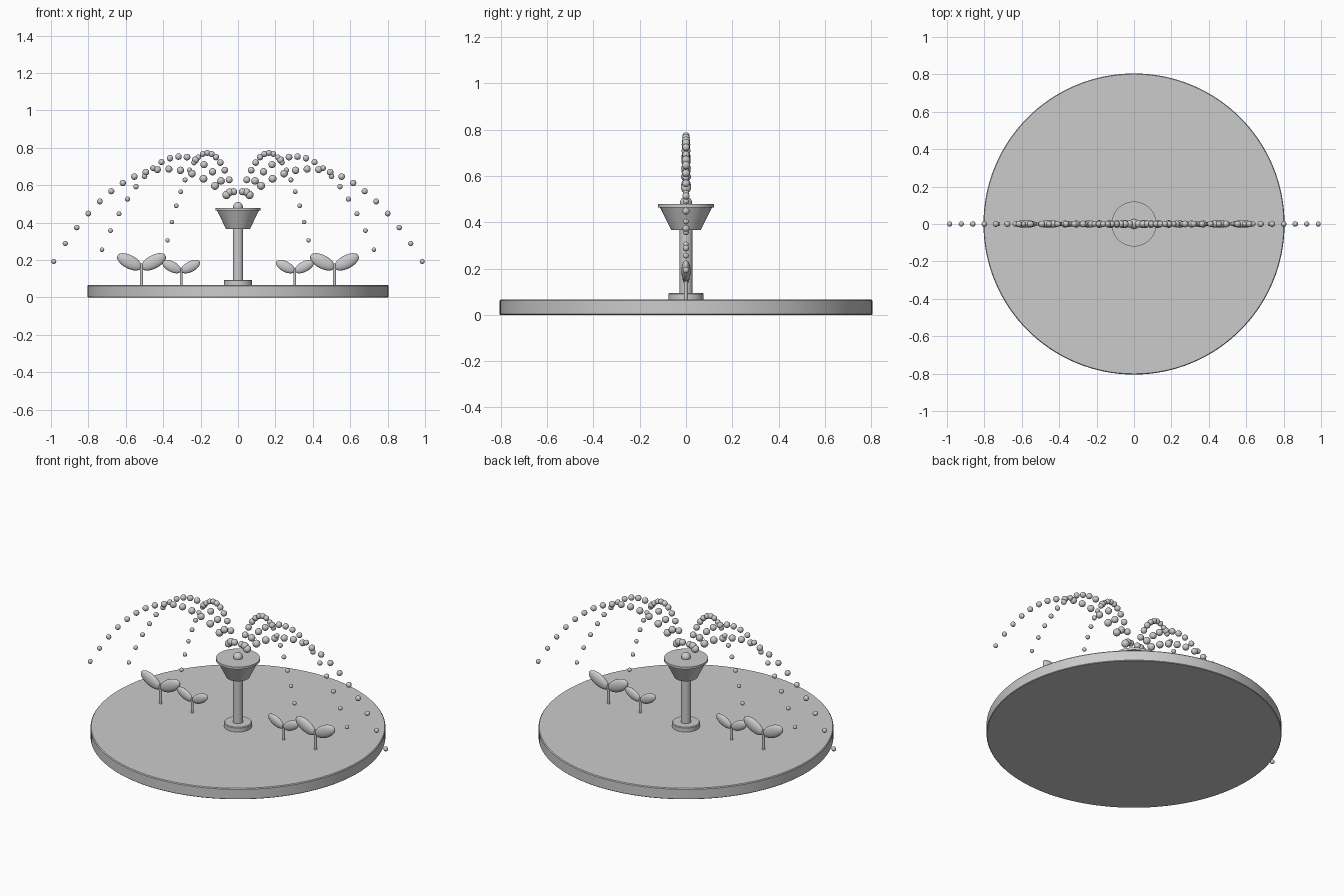
import bpy, bmesh, math
from mathutils import Matrix, Vector

if "Cube" in bpy.data.objects:
    bpy.data.objects.remove(bpy.data.objects["Cube"])


def finish(name, bm, angle=35):
    """Turn a bmesh into a named object, smooth with sharp edges kept."""
    bmesh.ops.recalc_face_normals(bm, faces=bm.faces)
    me = bpy.data.meshes.new(name)
    bm.to_mesh(me)
    bm.free()
    ob = bpy.data.objects.new(name, me)
    bpy.context.collection.objects.link(ob)
    bpy.ops.object.select_all(action='DESELECT')
    ob.select_set(True)
    bpy.context.view_layer.objects.active = ob
    bpy.ops.object.shade_smooth_by_angle(angle=math.radians(angle))
    return ob


def lathe(name, profile, segs=64, x=0.0):
    """Solid of revolution from (radius, z) points, capped at both ends."""
    bm = bmesh.new()
    rings = []
    for r, z in profile:
        rings.append([bm.verts.new((x + r * math.cos(2 * math.pi * i / segs),
                                    r * math.sin(2 * math.pi * i / segs), z))
                      for i in range(segs)])
    for a, b in zip(rings, rings[1:]):
        for i in range(segs):
            j = (i + 1) % segs
            bm.faces.new((a[i], a[j], b[j], b[i]))
    bm.faces.new(rings[0][::-1])
    bm.faces.new(rings[-1])
    return finish(name, bm)


def ball(bm, loc, scale, tilt=0.0, u=16, v=10):
    m = (Matrix.Translation(loc) @ Matrix.Rotation(tilt, 4, 'Y')
         @ Matrix.Diagonal((*scale, 1)))
    bmesh.ops.create_uvsphere(bm, u_segments=u, v_segments=v, radius=1, matrix=m)


# round base, pedestal and bowl
lathe("base_disc", [(0.802, 0), (0.805, 0.003), (0.805, 0.061), (0.801, 0.066)], 128)
lathe("pedestal_foot", [(0.076, 0.06), (0.076, 0.09), (0.072, 0.094)])
lathe("pedestal_column", [(0.028, 0.08), (0.028, 0.38)], 32)
lathe("bowl", [(0.064, 0.366), (0.113, 0.466)])
lathe("bowl_rim", [(0.12, 0.464), (0.12, 0.478)])
bm = bmesh.new()
ball(bm, (0, 0, 0.484), (0.026,) * 3, u=24, v=14)
finish("nozzle", bm, 180)

# water jets: droplets on parabolas, shrinking outwards
STEPS, START_Z = 16, 0.49
JETS = {  # reach, rise, fall, first radius, last radius
    "outer": (0.985, 1.031, 1.353, 0.022, 0.0135),
    "middle": (0.727, 1.720, 2.81, 0.021, 0.012),
    "inner": (0.377, 3.43, 10.4, 0.019, 0.0115),
}
for side, sx in (("left", -1), ("right", 1)):
    for jet, (reach, rise, fall, r0, r1) in JETS.items():
        bm = bmesh.new()
        for i in range(1, STEPS + 1):
            x = reach * i / STEPS
            r = r0 + (r1 - r0) * (i - 1) / (STEPS - 1)
            ball(bm, (sx * x, 0, START_Z + rise * x - fall * x * x), (r, r, r))
        finish(f"{jet}_jet_{side}", bm, 180)

    # two-leaved sprouts
    for size, px, s in (("large", 0.516, 1.0), ("small", 0.304, 0.78)):
        cx = sx * px
        leaf_z = 0.066 + 0.124 * s + (0.002 if s < 1 else 0)
        lathe(f"{size}_stem_{side}", [(0.009 * s, 0.06), (0.009 * s, leaf_z - 0.01)], 16, cx)
        bm = bmesh.new()
        for d in (-1, 1):
            ball(bm, (cx + d * 0.0645 * s, 0, leaf_z),
                 (0.072 * s, 0.02 * s, 0.036 * s), -d * math.radians(28), 24, 16)
        finish(f"{size}_leaves_{side}", bm, 180)
